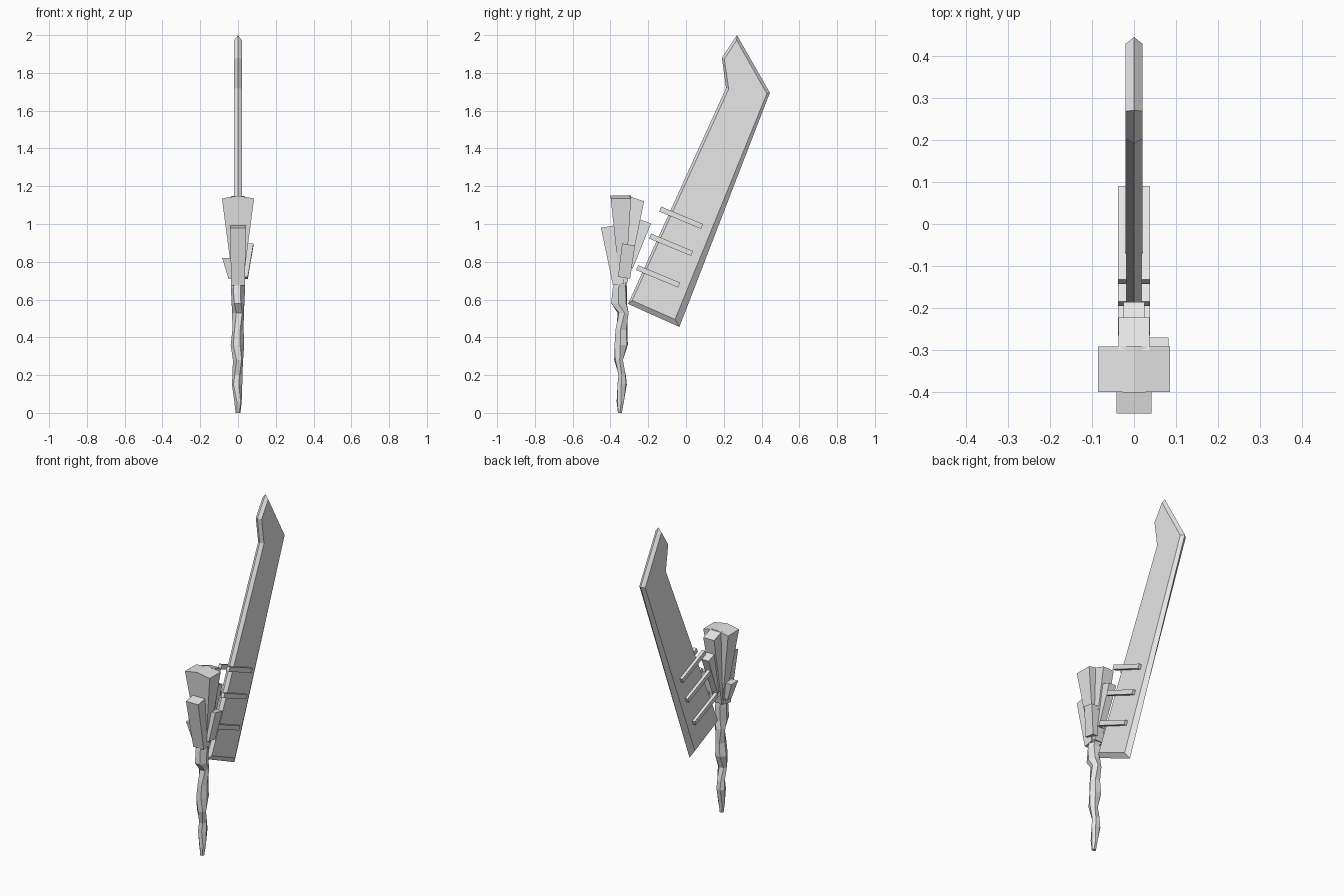
import bpy, bmesh, math
from mathutils import Vector

cube = bpy.data.objects.get("Cube")
if cube:
    bpy.data.objects.remove(cube, do_unlink=True)

grey = bpy.data.materials.new("plain_grey")
grey.use_nodes = True
grey.diffuse_color = (0.8, 0.8, 0.8, 1)
grey.node_tree.nodes["Principled BSDF"].inputs["Base Color"].default_value = (0.8, 0.8, 0.8, 1)


def loft(name, rings):
    """Skin a closed flat-shaded solid through rings of matching points."""
    bm = bmesh.new()
    loops = [[bm.verts.new(p) for p in ring] for ring in rings]
    n = len(loops[0])
    for a, b in zip(loops, loops[1:]):
        for i in range(n):
            j = (i + 1) % n
            bm.faces.new((a[i], a[j], b[j], b[i]))
    bm.faces.new(loops[0])
    bm.faces.new(loops[-1])
    bmesh.ops.recalc_face_normals(bm, faces=bm.faces)
    mesh = bpy.data.meshes.new(name)
    bm.to_mesh(mesh)
    bm.free()
    mesh.materials.append(grey)
    obj = bpy.data.objects.new(name, mesh)
    bpy.context.collection.objects.link(obj)
    return obj


def wedge(name, side, low, high):
    """Tapered block: side outline (bottom front, bottom back, top back, top front)
    and x limits at the bottom and at the top."""
    limits = (low, low, high, high)
    return loft(name, [[(x[k], y, z) for (y, z), x in zip(side, limits)] for k in (0, 1)])


# Blade: flat sides with bevels that meet in a central ridge
outer = [(-.307, .577), (-.035, .455), (.444, 1.695), (.27, 2.0), (.19, 1.88), (.212, 1.72)]
inner = [(-.285, .595), (-.058, .495), (.428, 1.69), (.268, 1.973), (.203, 1.873), (.226, 1.715)]
loft("blade", [[(-.02, y, z) for y, z in inner],
               [(0, y, z) for y, z in outer],
               [(.02, y, z) for y, z in inner]])

# Clamp bars: three sloping pairs on the sides of the blade
along = Vector((0, math.cos(math.radians(-22.5)), math.sin(math.radians(-22.5))))
across = Vector((0, -along.z, along.y))
for i, (y, z) in enumerate([(-.148, .723), (-.079, .89), (-.026, 1.033)]):
    for label, s in (("left", 1), ("right", -1)):
        corners = [Vector((0, y, z)) + along * .12 * a + across * .014 * b
                   for a, b in ((-1, -1), (1, -1), (1, 1), (-1, 1))]
        loft(f"clamp_bar_{label}_{i + 1}",
             [[(s * x, p.y, p.z) for p in corners] for x in (.018, .038)])

# Main head block: flaring, with a shallow arched top
arch = [(-.025, .68), (.025, .68), (.085, 1.135), (0, 1.15), (-.085, 1.135)]


def spread(z, low, high):
    return low + (high - low) * (z - .68) / .47


loft("head_block", [[(x, spread(z, -.35, -.40), z) for x, z in arch],
                    [(x, spread(z, -.32, -.29), z) for x, z in arch]])

# Splinter blocks around the head
wedge("front_block", [(-.387, .675), (-.328, .685), (-.36, .995), (-.45, .98)],
      (-.036, .036), (-.042, .042))
wedge("back_block", [(-.37, .70), (-.31, .69), (-.222, 1.12), (-.30, 1.147)],
      (-.028, .028), (-.037, .037))
wedge("lower_back_block", [(-.33, .79), (-.282, .765), (-.185, 1.003), (-.262, 1.03)],
      (-.02, .02), (-.025, .025))
wedge("left_chip", [(-.36, .72), (-.296, .71), (-.27, .885), (-.338, .897)],
      (.02, .052), (.035, .082))
wedge("right_chip", [(-.375, .71), (-.335, .71), (-.325, .82), (-.39, .82)],
      (-.05, -.015), (-.084, -.03))

# Handle: crooked, faceted shaft (height, centre x, centre y, half width, half depth)
shaft = [(0, 0, -.35, .013, .012), (.06, 0, -.348, .02, .02), (.15, -.005, -.338, .028, .026),
         (.20, -.003, -.338, .026, .022), (.28, 0, -.357, .028, .024),
         (.36, -.003, -.343, .036, .038), (.44, 0, -.342, .03, .034),
         (.53, 0, -.333, .032, .03), (.58, 0, -.355, .034, .046),
         (.66, 0, -.35, .038, .04), (.74, 0, -.345, .03, .03)]
rings = []
for k, (z, cx, cy, rx, ry) in enumerate(shaft):
    twist = .25 * math.sin(k * 2)
    rings.append([(cx + rx * math.cos(t), cy + ry * math.sin(t), z)
                  for t in (twist + math.tau * s / 6 for s in range(6))])
loft("handle", rings)
